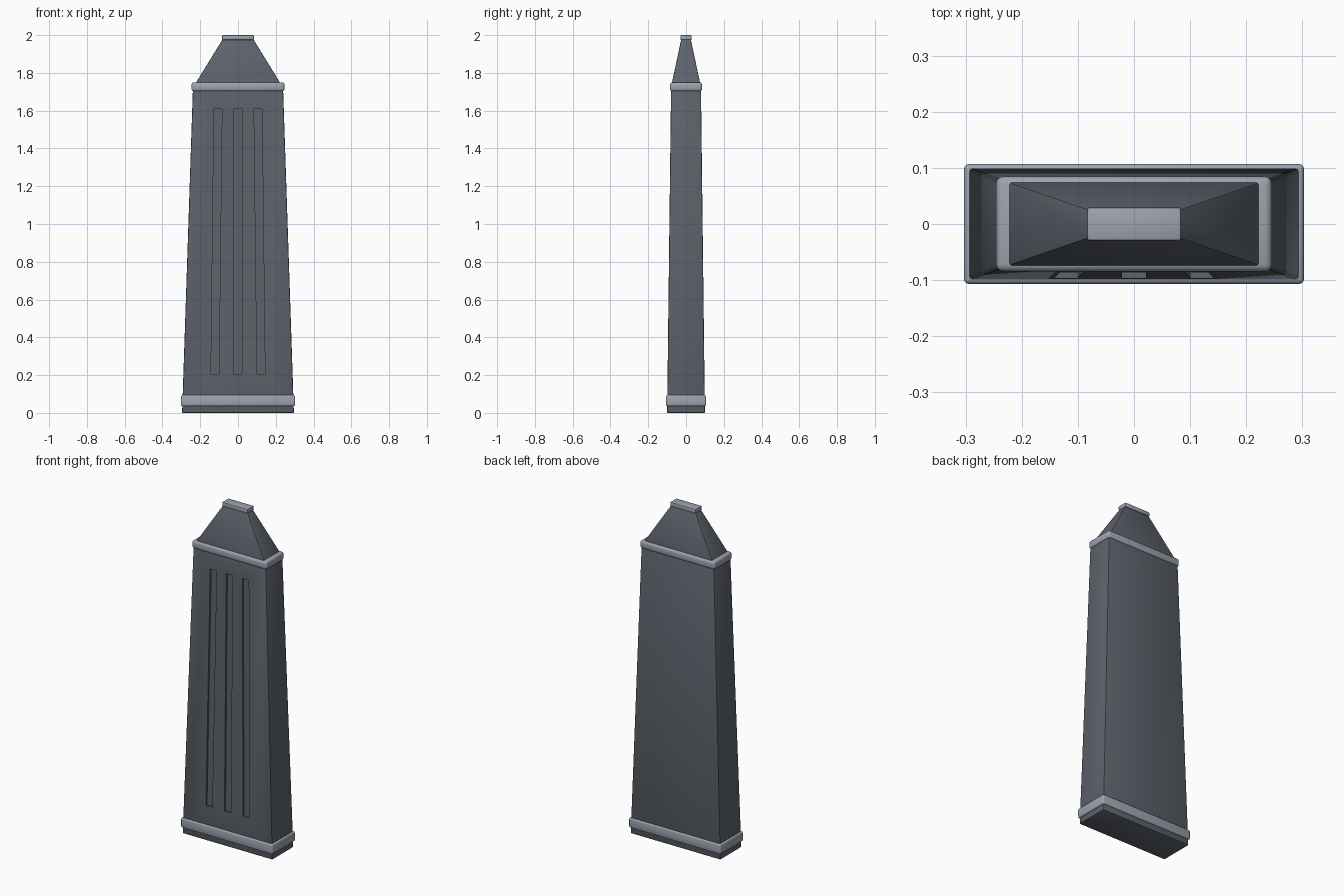
import bpy, bmesh

if "Cube" in bpy.data.objects:
    bpy.data.objects.remove(bpy.data.objects["Cube"])


def material(name, rgb):
    m = bpy.data.materials.new(name)
    m.diffuse_color = (*rgb, 1)
    m.use_nodes = True
    m.node_tree.nodes["Principled BSDF"].inputs["Base Color"].default_value = m.diffuse_color
    return m


DARK = material("dark_stone", (0.11, 0.125, 0.15))
LIGHT = material("light_trim", (0.34, 0.37, 0.43))


def frustum(name, low, high, mat=None, bevel=0.0, segments=2):
    """Tapered box; low and high are (cx, cy, z, half_x, half_y)."""
    bm = bmesh.new()
    rings = []
    for cx, cy, z, hx, hy in (low, high):
        rings.append([bm.verts.new((cx + sx * hx, cy + sy * hy, z))
                      for sx, sy in ((-1, -1), (1, -1), (1, 1), (-1, 1))])
    a, b = rings
    bm.faces.new(a[::-1])
    bm.faces.new(b)
    for i in range(4):
        j = (i + 1) % 4
        bm.faces.new((a[i], a[j], b[j], b[i]))
    if bevel:
        bmesh.ops.bevel(bm, geom=bm.edges[:], offset=bevel, segments=segments,
                        profile=0.5, affect='EDGES')
    me = bpy.data.meshes.new(name)
    bm.to_mesh(me)
    bm.free()
    ob = bpy.data.objects.new(name, me)
    bpy.context.collection.objects.link(ob)
    if mat:
        me.materials.append(mat)
    return ob


def smooth(ob):
    bpy.ops.object.select_all(action='DESELECT')
    ob.select_set(True)
    bpy.context.view_layer.objects.active = ob
    bpy.ops.object.shade_smooth_by_angle(angle=0.6)


# Tapered shaft
body = frustum("shaft", (0, 0, 0, 0.296, 0.1), (0, 0, 1.74, 0.238, 0.079), DARK, 0.005)


def front_y(z):
    return -(0.1 - 0.021 * z / 1.74)


# Three shallow grooves on the front, leaning with the taper
bpy.context.view_layer.objects.active = body
for side in (-1, 0, 1):
    z0, z1, depth = 0.205, 1.61, 0.011
    cutter = frustum("groove_cutter",
                     (side * 0.122, front_y(z0), z0, 0.021, depth),
                     (side * 0.106, front_y(z1), z1, 0.021, depth))
    cutter.hide_render = True
    mod = body.modifiers.new("groove", 'BOOLEAN')
    mod.operation = 'DIFFERENCE'
    mod.solver = 'EXACT'
    mod.object = cutter
    bpy.ops.object.modifier_apply(modifier=mod.name)
    bpy.data.objects.remove(cutter, do_unlink=True)

# Collars, sloped cap and tip
parts = [
    body,
    frustum("lower_collar", (0, 0, 0.035, 0.303, 0.107), (0, 0, 0.094, 0.303, 0.107), LIGHT, 0.009, 3),
    frustum("upper_collar", (0, 0, 1.702, 0.246, 0.085), (0, 0, 1.75, 0.246, 0.085), LIGHT, 0.013, 3),
    frustum("sloped_cap", (0, 0, 1.73, 0.234, 0.078), (0, 0, 1.985, 0.077, 0.024), DARK, 0.004),
    frustum("tip", (0, 0, 1.974, 0.084, 0.03), (0, 0, 2.0, 0.084, 0.03), LIGHT, 0.005),
]
for ob in parts:
    smooth(ob)
